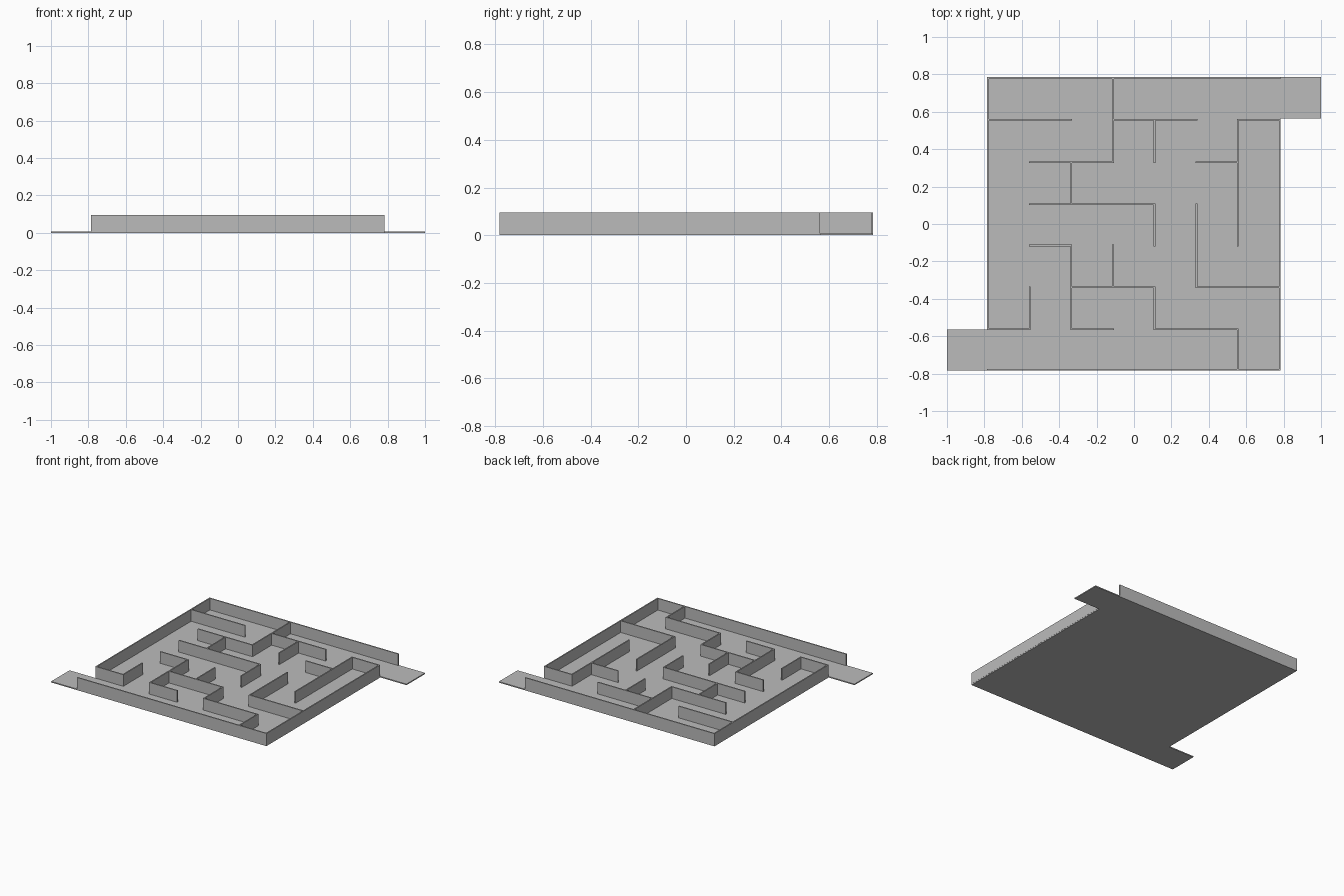
import bpy, bmesh

cube = bpy.data.objects.get("Cube")
if cube:
    bpy.data.objects.remove(cube, do_unlink=True)

FLOOR = 0.008    # floor thickness
TOP = 0.095      # wall top
HALF = 0.0045    # half the wall thickness
EDGE = 0.785     # outer half width of the maze
GATE = 0.565     # inner edge of the entry and exit tabs

# Wall grid lines, from left to right and front to back
XS = [-0.7805, -0.558, -0.335, -0.1125, 0.11, 0.334, 0.555, 0.7795]
YS = [-0.7785, -0.562, -0.339, -0.115, 0.106, 0.33, 0.558, 0.7805]

grey = bpy.data.materials.new("plain grey")
grey.use_nodes = True
colour = (0.5, 0.5, 0.5, 1)
grey.diffuse_color = colour
grey.node_tree.nodes["Principled BSDF"].inputs["Base Color"].default_value = colour


def finish(name, bm):
    bmesh.ops.recalc_face_normals(bm, faces=bm.faces)
    mesh = bpy.data.meshes.new(name)
    bm.to_mesh(mesh)
    bm.free()
    mesh.materials.append(grey)
    obj = bpy.data.objects.new(name, mesh)
    bpy.context.collection.objects.link(obj)
    return obj


def add_box(bm, x0, x1, y0, y1):
    verts = bmesh.ops.create_cube(bm, size=1)["verts"]
    for v in verts:
        v.co.x = x1 if v.co.x > 0 else x0
        v.co.y = y1 if v.co.y > 0 else y0
        v.co.z = TOP if v.co.z > 0 else FLOOR


def add_walls(name, across, along):
    """across: (row, first column, last column); along: (column, first row, last row)."""
    bm = bmesh.new()
    for row, c0, c1 in across:
        add_box(bm, XS[c0] - HALF, XS[c1] + HALF, YS[row] - HALF, YS[row] + HALF)
    for col, r0, r1 in along:
        # Butt against a crossing wall, otherwise run past the grid node
        def end(r):
            meets = any(row == r and c0 <= col <= c1 for row, c0, c1 in across)
            return -HALF if meets else HALF
        add_box(bm, XS[col] - HALF, XS[col] + HALF, YS[r0] - end(r0), YS[r1] + end(r1))
    return finish(name, bm)


# Floor slab with an entry tab at the front right and an exit tab at the back left
half_outline = [(-1, -GATE), (-1, -EDGE + 0.003), (EDGE - 0.002, -EDGE + 0.003),
                (EDGE - 0.002, GATE)]
outline = half_outline + [(1, GATE), (1, EDGE), (-EDGE, EDGE), (-EDGE, -GATE)]
bm = bmesh.new()
base = bm.faces.new([bm.verts.new((x, y, 0)) for x, y in outline])
raised = bmesh.ops.extrude_face_region(bm, geom=[base], use_keep_orig=True)["geom"]
for v in raised:
    if isinstance(v, bmesh.types.BMVert):
        v.co.z = FLOOR
finish("floor", bm)

# Boundary walls, open at the two tabs
add_walls("outer_walls", [(0, 0, 7), (7, 0, 7)], [(0, 1, 7), (7, 0, 6)])

# Inner partitions
add_walls(
    "inner_walls",
    [(6, 0, 2), (6, 3, 5), (6, 6, 7), (5, 1, 3), (5, 5, 6), (4, 1, 4),
     (3, 1, 2), (2, 2, 4), (2, 5, 7), (1, 0, 1), (1, 2, 3), (1, 4, 6)],
    [(3, 5, 7), (4, 5, 6), (2, 4, 5), (4, 3, 4), (5, 2, 4), (6, 3, 6),
     (2, 1, 3), (3, 2, 3), (1, 1, 2), (4, 1, 2), (6, 0, 1)])
